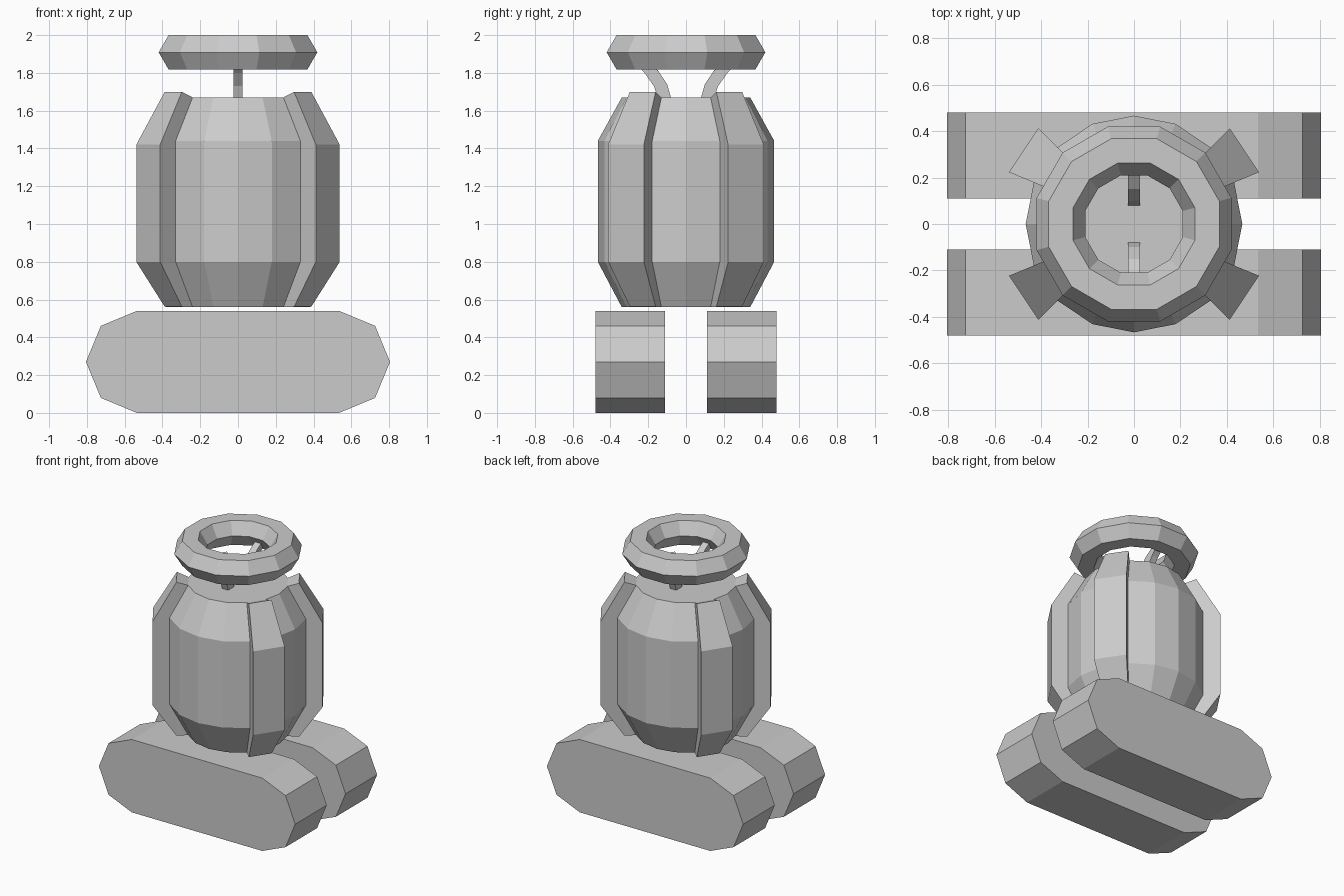
import bpy, bmesh, math
from mathutils import Matrix

cube = bpy.data.objects.get("Cube")
if cube:
    bpy.data.objects.remove(cube, do_unlink=True)

grey = bpy.data.materials.new("plain grey")
grey.use_nodes = True
grey.diffuse_color = (0.6, 0.6, 0.6, 1)
grey.node_tree.nodes["Principled BSDF"].inputs["Base Color"].default_value = (0.6, 0.6, 0.6, 1)


def finish(name, bm):
    bmesh.ops.recalc_face_normals(bm, faces=bm.faces)
    mesh = bpy.data.meshes.new(name)
    bm.to_mesh(mesh)
    bm.free()
    mesh.materials.append(grey)
    obj = bpy.data.objects.new(name, mesh)
    bpy.context.scene.collection.objects.link(obj)
    return obj


def prism(name, points, axis, start, end):
    """Extrude a flat (u, z) outline along the x or y axis."""
    bm = bmesh.new()
    place = (lambda u, z: (start, u, z)) if axis == "x" else (lambda u, z: (u, start, z))
    face = bm.faces.new([bm.verts.new(place(u, z)) for u, z in points])
    out = bmesh.ops.extrude_face_region(bm, geom=[face])
    verts = [g for g in out["geom"] if isinstance(g, bmesh.types.BMVert)]
    step = end - start
    bmesh.ops.translate(bm, verts=verts, vec=(step, 0, 0) if axis == "x" else (0, step, 0))
    return finish(name, bm)


def lathe(name, profile, sides, turn=0.0, closed=False):
    """Turn an (r, z) profile around z; open profiles get flat caps."""
    bm = bmesh.new()
    rings = []
    for r, z in profile:
        angles = [turn + math.tau * i / sides for i in range(sides)]
        rings.append([bm.verts.new((r * math.cos(a), r * math.sin(a), z)) for a in angles])
    pairs = list(zip(rings, rings[1:]))
    if closed:
        pairs.append((rings[-1], rings[0]))
    else:
        bm.faces.new(rings[0])
        bm.faces.new(rings[-1])
    for low, high in pairs:
        for i in range(sides):
            j = (i + 1) % sides
            bm.faces.new((low[i], low[j], high[j], high[i]))
    return finish(name, bm)


# Two tracks with rounded, faceted ends
R, HALF = 0.27, 0.535
outline = []
for side, first in ((1, -90), (-1, 90)):
    for k in range(5):
        a = math.radians(first + 45 * k)
        outline.append((side * HALF + R * math.cos(a), R + R * math.sin(a)))
prism("front_track", outline, "y", -0.48, -0.11)
prism("back_track", outline, "y", 0.11, 0.48)

# Barrel body
SIDES = 16
body = [(0.34, 0.56), (0.467, 0.80), (0.467, 1.44), (0.34, 1.67)]
lathe("barrel_body", body, SIDES)

# Four raised ribs, each one body facet wide
shell = [(0.42, 0.562), (0.583, 0.80), (0.583, 1.42), (0.42, 1.70)]
section = body + shell[::-1]
for name, sx, sy in (("front_left_rib", 1, -1), ("front_right_rib", -1, -1),
                     ("back_left_rib", 1, 1), ("back_right_rib", -1, 1)):
    bm = bmesh.new()
    ends = []
    for step in (1, 2):
        a = math.tau * step / SIDES
        ends.append([bm.verts.new((sx * r * math.cos(a), sy * r * math.sin(a), z))
                     for r, z in section])
    n = len(section)
    for i in range(n):
        j = (i + 1) % n
        bm.faces.new((ends[0][i], ends[0][j], ends[1][j], ends[1][i]))
    for end in ends:  # side walls as one quad per height band
        for i in range(3):
            bm.faces.new((end[i], end[i + 1], end[n - 2 - i], end[n - 1 - i]))
    finish(name, bm)

# Faceted ring on top
scale = 1 / math.cos(math.radians(15))
tube = []
for k in range(6):
    a = math.radians(60 * k)
    tube.append(((0.315 + 0.105 * math.cos(a)) * scale, 1.909 + 0.105 * math.sin(a)))
lathe("top_ring", tube, 12, math.radians(15), closed=True)

# Two curved struts holding the ring
strut = [(0.07, 1.62), (0.08, 1.67), (0.10, 1.74), (0.15, 1.815), (0.23, 1.87),
         (0.29, 1.87), (0.22, 1.80), (0.17, 1.73), (0.15, 1.67), (0.14, 1.62)]
for name, s in (("front_strut", -1), ("back_strut", 1)):
    prism(name, [(s * y, z) for y, z in strut], "x", -0.025, 0.025)
